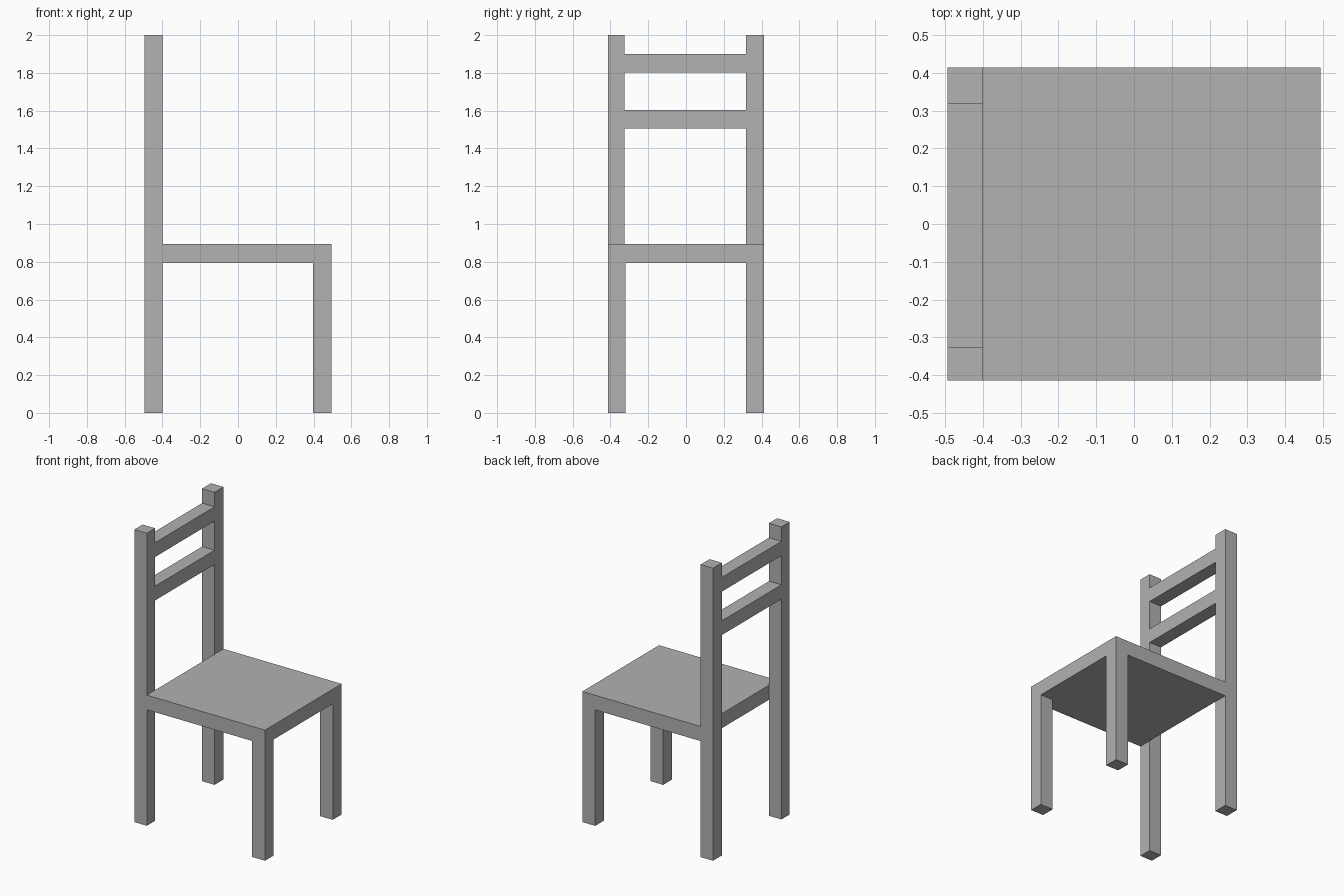
import bpy

if "Cube" in bpy.data.objects:
    bpy.data.objects.remove(bpy.data.objects["Cube"], do_unlink=True)

grey = bpy.data.materials.new("plain grey")
grey.use_nodes = True
colour = (0.445, 0.445, 0.445, 1)
grey.diffuse_color = colour
grey.node_tree.nodes["Principled BSDF"].inputs["Base Color"].default_value = colour


def box(name, x, y, z):
    """Box given by its (low, high) extent on each axis."""
    bpy.ops.mesh.primitive_cube_add(size=1)
    ob = bpy.context.object
    ob.name = name
    ob.location = [(a + b) / 2 for a, b in (x, y, z)]
    ob.scale = [b - a for a, b in (x, y, z)]
    bpy.ops.object.transform_apply(location=True, rotation=False, scale=True)
    ob.data.materials.append(grey)
    return ob


HALF_X, HALF_Y = 0.494, 0.414
BACK_INNER, FRONT_INNER = -0.4, 0.397
SEAT_LOW, SEAT_TOP = 0.793, 0.893
back = (-HALF_X, BACK_INNER)
right_side = (-HALF_Y, -0.325)
left_side = (0.318, HALF_Y)

# Seat slab, butted against the back posts
box("seat", (BACK_INNER, HALF_X), (-HALF_Y, HALF_Y), (SEAT_LOW, SEAT_TOP))

# Tall posts and short legs on both sides
box("back_post_a", back, right_side, (0, 2))
box("back_post_b", back, left_side, (0, 2))
box("front_leg_a", (FRONT_INNER, HALF_X), (-HALF_Y, -0.32), (0, SEAT_LOW))
box("front_leg_b", (FRONT_INNER, HALF_X), left_side, (0, SEAT_LOW))

# Backrest rails between the posts
for name, low in (("lower_back_rail", 1.506), ("upper_back_rail", 1.803)):
    box(name, back, (right_side[1], left_side[0]), (low, low + 0.098))
